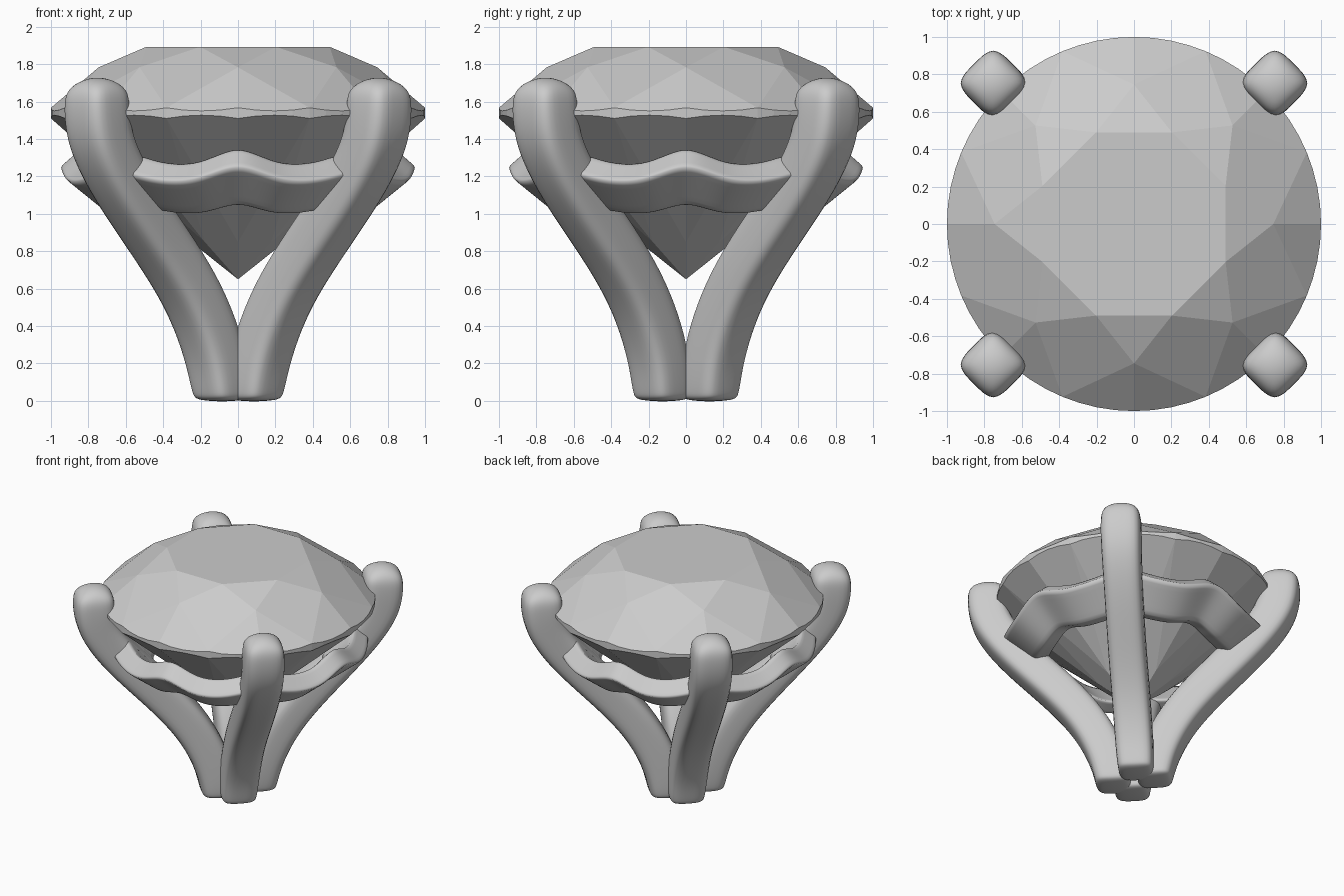
import bpy, bmesh, math
from mathutils import Vector

if "Cube" in bpy.data.objects:
    bpy.data.objects.remove(bpy.data.objects["Cube"])


def polar(r, deg, z):
    a = math.radians(deg)
    return Vector((r * math.cos(a), r * math.sin(a), z))


def add_object(name, bm):
    bmesh.ops.recalc_face_normals(bm, faces=bm.faces)
    me = bpy.data.meshes.new(name)
    bm.to_mesh(me)
    bm.free()
    ob = bpy.data.objects.new(name, me)
    bpy.context.collection.objects.link(ob)
    return ob


def loft(name, rings, crease=0.0):
    """Skin four-sided rings into a capped cage and smooth it."""
    bm = bmesh.new()
    cage = [[bm.verts.new(p) for p in ring] for ring in rings]
    for a, b in zip(cage, cage[1:]):
        for i in range(4):
            j = (i + 1) % 4
            bm.faces.new((a[i], a[j], b[j], b[i]))
    bm.faces.new(cage[0])
    bm.faces.new(cage[-1])
    layer = bm.edges.layers.float.new("crease_edge")
    for a, b in zip(cage, cage[1:]):
        for i in range(4):
            bm.edges.get((a[i], b[i]))[layer] = crease
    for f in bm.faces:
        f.smooth = True
    ob = add_object(name, bm)
    sub = ob.modifiers.new("smooth", 'SUBSURF')
    sub.levels = sub.render_levels = 3
    return ob


def height_on_plane(p, a, b, c):
    n = (a - b).cross(c - b)
    return b.z - (n.x * (p.x - b.x) + n.y * (p.y - b.y)) / n.z


# Brilliant-cut stone: table, star points, scalloped girdle, pavilion, culet
TOP, BOTTOM, TABLE, CULET = 1.567, 1.51, 1.893, 0.65
points = [Vector((0, 0, CULET))]
c = math.cos(math.radians(22.5))
STAR_R, LOW_R = 0.745, 0.25
STAR_Z = TABLE - (TABLE - TOP) * (STAR_R * c - 0.53) / 0.47
LOW_Z = CULET + (BOTTOM - CULET) * LOW_R * c
for k in range(8):
    points += [polar(0.53, 22.5 + 45 * k, TABLE), polar(STAR_R, 45 * k, STAR_Z),
               polar(LOW_R, 45 * k, LOW_Z)]
    for step in range(-4, 4):
        turn = 22.5 * step / 4
        p = polar(1, turn, 0)
        end = 22.5 if step >= 0 else -22.5
        for base_z, inner in ((TOP, polar(STAR_R, 0, STAR_Z)), (BOTTOM, polar(LOW_R, 0, LOW_Z))):
            z = height_on_plane(p, inner, polar(1, 0, base_z), polar(1, end, base_z))
            points.append(polar(1, turn + 45 * k, z))
bm = bmesh.new()
for p in points:
    bm.verts.new(p)
bmesh.ops.convex_hull(bm, input=bm.verts)
bmesh.ops.dissolve_limit(bm, angle_limit=math.radians(0.5), verts=bm.verts, edges=bm.edges)
add_object("gemstone", bm)

# Prongs: x, extra y, z, half width of the square cage
path = [(0.085, 0.04, -0.005, 0.11), (0.087, 0.04, 0.025, 0.13), (0.11, 0.03, 0.2, 0.137),
        (0.17, 0.02, 0.4, 0.138), (0.26, 0.01, 0.6, 0.138), (0.385, 0, 0.8, 0.138),
        (0.522, 0, 1.0, 0.138), (0.65, 0, 1.2, 0.14), (0.742, 0, 1.4, 0.146),
        (0.758, 0, 1.58, 0.15), (0.752, 0, 1.74, 0.128)]
side = Vector((1, -1, 0)).normalized()
centres = [Vector((x, x + dy, z)) for x, dy, z, h in path]
for sx, sy, label in ((1, -1, "front_right"), (-1, -1, "front_left"),
                      (1, 1, "back_right"), (-1, 1, "back_left")):
    rings = []
    for i, p in enumerate(centres):
        if i < 2 or i == len(path) - 1:
            tangent = Vector((0, 0, 1))
        else:
            tangent = (centres[i + 1] - centres[i - 1]).normalized()
        out = side.cross(tangent).normalized()
        h = path[i][3]
        ring = [p + h * (u * side + v * out) for u, v in ((-1, -1), (1, -1), (1, 1), (-1, 1))]
        rings.append([Vector((q.x * sx, q.y * sy, q.z)) for q in ring])
    loft(label + "_prong", rings, 0.33)

# Wavy gallery bars between the prongs: radius, height cross-section
profile = [(0.955, 1.25), (0.84, 1.35), (0.61, 1.08), (0.725, 1.045)]
wave = [(0, 0.01), (7, -0.025), (15, -0.075), (24, -0.08), (32, -0.06), (38, -0.035), (42, -0.03)]
stations = [(-a, d) for a, d in reversed(wave[1:])] + wave
for label, turn in (("right", 0), ("back", 90), ("left", 180), ("front", 270)):
    rings = [[polar(r, turn + a, z + d * (1 if z > 1.2 else 0.6)) for r, z in profile]
             for a, d in stations]
    loft(label + "_gallery_bar", rings, 0.6)
